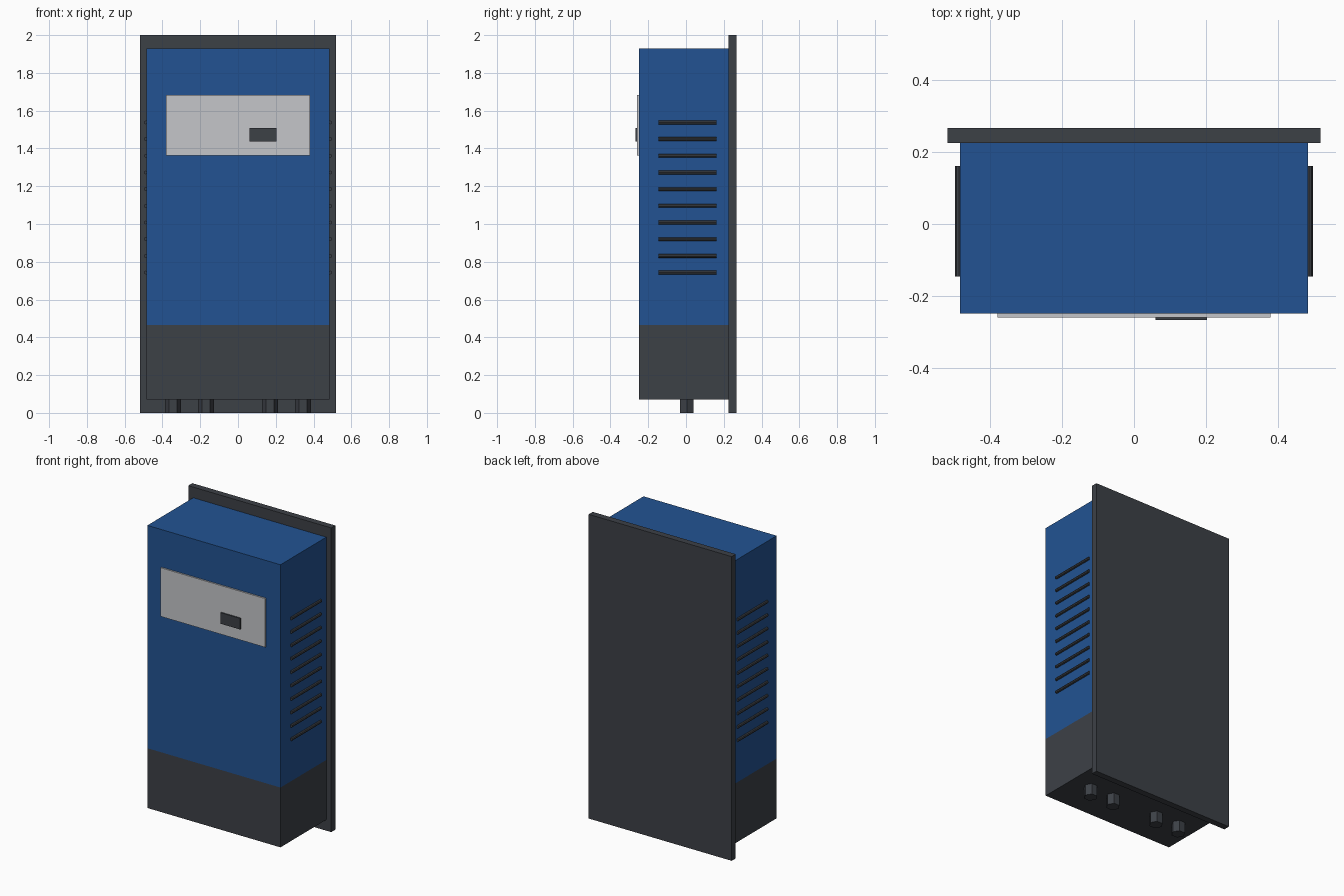
import bpy
from math import radians

if "Cube" in bpy.data.objects:
    bpy.data.objects.remove(bpy.data.objects["Cube"], do_unlink=True)


def make_material(name, r, g, b):
    mat = bpy.data.materials.new(name)
    mat.use_nodes = True
    mat.diffuse_color = (r, g, b, 1)
    mat.node_tree.nodes["Principled BSDF"].inputs["Base Color"].default_value = (r, g, b, 1)
    return mat


blue = make_material("cabinet blue", 0.016, 0.086, 0.288)
grey = make_material("dark grey", 0.046, 0.052, 0.062)
silver = make_material("light silver", 0.56, 0.565, 0.59)


def finish(name, mat):
    obj = bpy.context.object
    obj.name = obj.data.name = name
    bpy.ops.object.transform_apply(location=False, rotation=True, scale=True)
    obj.data.materials.append(mat)
    return obj


def box(name, mat, x, y, z):
    """Box from (min, max) ranges on each axis."""
    ranges = (x, y, z)
    bpy.ops.mesh.primitive_cube_add(size=1, location=[(a + b) / 2 for a, b in ranges])
    bpy.context.object.scale = [b - a for a, b in ranges]
    return finish(name, mat)


def prism(name, mat, sides, radius, depth, location, rotation=(0, 0, 0)):
    bpy.ops.mesh.primitive_cylinder_add(vertices=sides, radius=radius, depth=depth,
                                        location=location, rotation=rotation)
    return finish(name, mat)


# Housing, set slightly into the mounting plate
WIDTH = (-0.484, 0.484)
DEPTH = (-0.25, 0.24)
box("upper_housing", blue, WIDTH, DEPTH, (0.465, 1.93))
box("lower_housing", grey, WIDTH, DEPTH, (0.072, 0.465))
box("mounting_plate", grey, (-0.52, 0.52), (0.226, 0.268), (0, 2))

# Front control panel and display
box("control_panel", silver, (-0.38, 0.38), (-0.26, -0.245), (1.363, 1.683))
box("display", grey, (0.06, 0.203), (-0.268, -0.255), (1.436, 1.509))

# Ventilation ribs on both sides
for side, label in ((1, "left"), (-1, "right")):
    for i in range(10):
        prism(f"{label}_vent_rib_{i + 1}", grey, 8, 0.01, 0.308,
              (side * 0.488, 0.008, 0.743 + i * 0.0883), (radians(90), 0, 0))

# Hexagonal cable glands under the housing
for i, x in enumerate((-0.344, -0.169, 0.169, 0.344)):
    prism(f"cable_gland_{i + 1}", grey, 6, 0.042, 0.09, (x, 0.004, 0.045),
          (0, 0, radians(30)))
